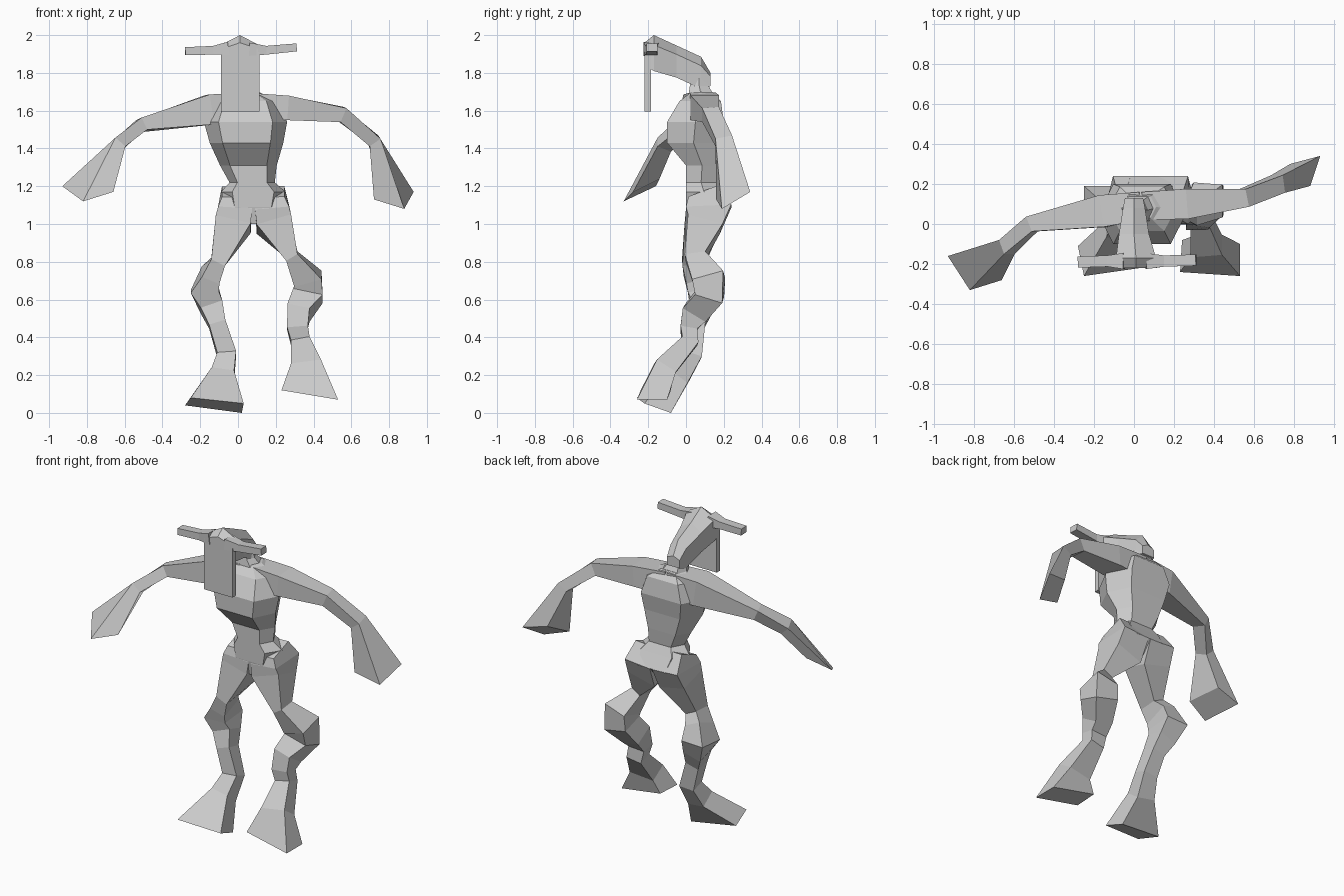
import bpy
import bmesh
from mathutils import Vector

default_cube = bpy.data.objects.get("Cube")
if default_cube:
    bpy.data.objects.remove(default_cube, do_unlink=True)

# One plain clay colour for the whole figure
clay = bpy.data.materials.new("clay_grey")
clay.use_nodes = True
CLAY_COLOUR = (0.6, 0.6, 0.6, 1)
clay.diffuse_color = CLAY_COLOUR
clay.node_tree.nodes["Principled BSDF"].inputs["Base Color"].default_value = CLAY_COLOUR

# Unit cross-sections
SQUARE = [(1, 1), (-1, 1), (-1, -1), (1, -1)]
HEXAGON = [(1, 0), (.65, 1), (-.65, 1), (-1, 0), (-.65, -1), (.65, -1)]
GABLE = [(1, .45), (0, 1), (-1, .45), (-1, -1), (1, -1)]

SIDEWAYS = Vector((1, 0, 0))
FORWARD = Vector((0, -1, 0))
BACKWARD = -FORWARD
DOWN = Vector((0, 0, -1))


def finish(name, bm):
    """Turn a bmesh into a flat-shaded object in the clay colour."""
    bmesh.ops.recalc_face_normals(bm, faces=bm.faces[:])
    mesh = bpy.data.meshes.new(name)
    bm.to_mesh(mesh)
    bm.free()
    mesh.materials.append(clay)
    part = bpy.data.objects.new(name, mesh)
    bpy.context.collection.objects.link(part)
    return part


def loft(name, stations, across, section=SQUARE, axis=None, end_corners=None):
    """Skin a section through stations (x, y, z, half width, half depth).

    Sections turn with the path unless a fixed axis is given. The optional
    end_corners close the limb with a flared, free-form end.
    """
    centres = [Vector(station[:3]) for station in stations]
    path = list(centres)
    if end_corners:
        corners = [Vector(corner) for corner in end_corners]
        path.append(sum(corners, Vector()) / len(corners))

    bm = bmesh.new()
    rings = []
    for i, station in enumerate(stations):
        if axis:
            tangent = axis
        else:
            steps = []
            if i > 0:
                steps.append((path[i] - path[i - 1]).normalized())
            if i + 1 < len(path):
                steps.append((path[i + 1] - path[i]).normalized())
            tangent = sum(steps, Vector()).normalized()
        side = (across - tangent * across.dot(tangent)).normalized()
        up = tangent.cross(side)
        width, depth = station[3:]
        rings.append([bm.verts.new(path[i] + side * u * width + up * v * depth)
                      for u, v in section])
    if end_corners:
        rings.append([bm.verts.new(corner) for corner in corners])

    count = len(section)
    for lower, upper in zip(rings, rings[1:]):
        for k in range(count):
            n = (k + 1) % count
            bm.faces.new((lower[k], lower[n], upper[n], upper[k]))
    bm.faces.new(rings[0])
    bm.faces.new(rings[-1])
    return finish(name, bm)


def box(name, low, high):
    """Axis-aligned slab between two opposite corners."""
    low, high = Vector(low), Vector(high)
    bm = bmesh.new()
    bmesh.ops.create_cube(bm, size=1)
    bmesh.ops.scale(bm, vec=high - low, verts=bm.verts[:])
    bmesh.ops.translate(bm, vec=(low + high) / 2, verts=bm.verts[:])
    return finish(name, bm)


# Chest, waist and pelvis
loft("torso", [
    (.03, .085, 1.7, .08, .055),
    (.04, .075, 1.65, .17, .11),
    (.04, .05, 1.54, .22, .15),
    (.045, .04, 1.43, .195, .14),
    (.055, .085, 1.31, .15, .085),
    (.075, .08, 1.22, .12, .08),
    (.08, .095, 1.17, .17, .095),
    (.08, .12, 1.09, .15, .12),
    (.08, .085, 1, .02, .07),
], SIDEWAYS, HEXAGON, axis=DOWN)

# Neck and long head with a ridged crown
loft("neck", [
    (0, .07, 1.8, .05, .04),
    (.01, .07, 1.73, .06, .05),
    (.03, .085, 1.66, .1, .075),
], SIDEWAYS, HEXAGON, axis=DOWN)

loft("head", [
    (0, .13, 1.765, .045, .035),
    (0, .08, 1.8, .055, .085),
    (0, -.05, 1.86, .075, .085),
    (.01, -.17, 1.905, .1, .095),
    (.01, -.22, 1.9, .095, .06),
], SIDEWAYS, GABLE, axis=FORWARD)

# Flat mask hanging from the front of the head
box("face_plate", (-.09, -.22, 1.595), (.115, -.185, 1.91))

# Ears
loft("left_ear", [
    (.06, -.185, 1.925, .04, .035),
    (.15, -.185, 1.92, .028, .023),
    (.31, -.18, 1.935, .028, .021),
], BACKWARD)
loft("right_ear", [
    (-.05, -.185, 1.93, .04, .035),
    (-.13, -.185, 1.92, .028, .023),
    (-.28, -.19, 1.915, .028, .021),
], BACKWARD)

# Arms, each ending in a flared hand
loft("left_arm", [
    (.04, .09, 1.62, .07, .075),
    (.26, .1, 1.615, .075, .065),
    (.55, .13, 1.58, .045, .04),
    (.72, .2, 1.44, .045, .035),
], BACKWARD, end_corners=[
    (.93, .34, 1.17), (.88, .19, 1.08), (.72, .16, 1.13), (.78, .3, 1.2)])
loft("right_arm", [
    (.04, .09, 1.62, .07, .075),
    (-.15, .065, 1.605, .08, .08),
    (-.51, 0, 1.525, .04, .035),
    (-.635, -.115, 1.42, .04, .035),
], BACKWARD, end_corners=[
    (-.76, -.14, 1.24), (-.66, -.28, 1.17), (-.82, -.33, 1.12), (-.93, -.16, 1.2)])

# Legs with bulging knees, each ending in a flared foot
loft("left_leg", [
    (.175, .09, 1.17, .07, .08),
    (.18, .12, 1.09, .09, .12),
    (.19, .095, 1, .095, .095),
    (.285, .05, .83, .035, .055),
    (.37, .12, .71, .075, .085),
    (.37, .125, .62, .08, .075),
    (.32, .05, .53, .06, .07),
    (.315, .015, .45, .055, .045),
    (.33, .02, .38, .05, .045),
    (.36, -.11, .24, .08, .06),
], SIDEWAYS, end_corners=[
    (.53, -.26, .07), (.23, -.24, .12), (.24, -.08, .12), (.53, -.1, .07)])
loft("right_leg", [
    (-.015, .09, 1.17, .07, .08),
    (-.015, .12, 1.09, .09, .12),
    (-.025, .09, 1, .095, .095),
    (-.105, .04, .8, .04, .06),
    (-.145, .07, .73, .05, .08),
    (-.175, .1, .645, .075, .09),
    (-.14, .085, .56, .06, .06),
    (-.11, .05, .47, .045, .05),
    (-.06, .04, .31, .05, .045),
    (-.08, -.03, .2, .06, .055),
], SIDEWAYS, end_corners=[
    (.03, -.22, .05), (-.25, -.26, .08), (-.28, -.11, .04), (.02, -.08, 0)])
